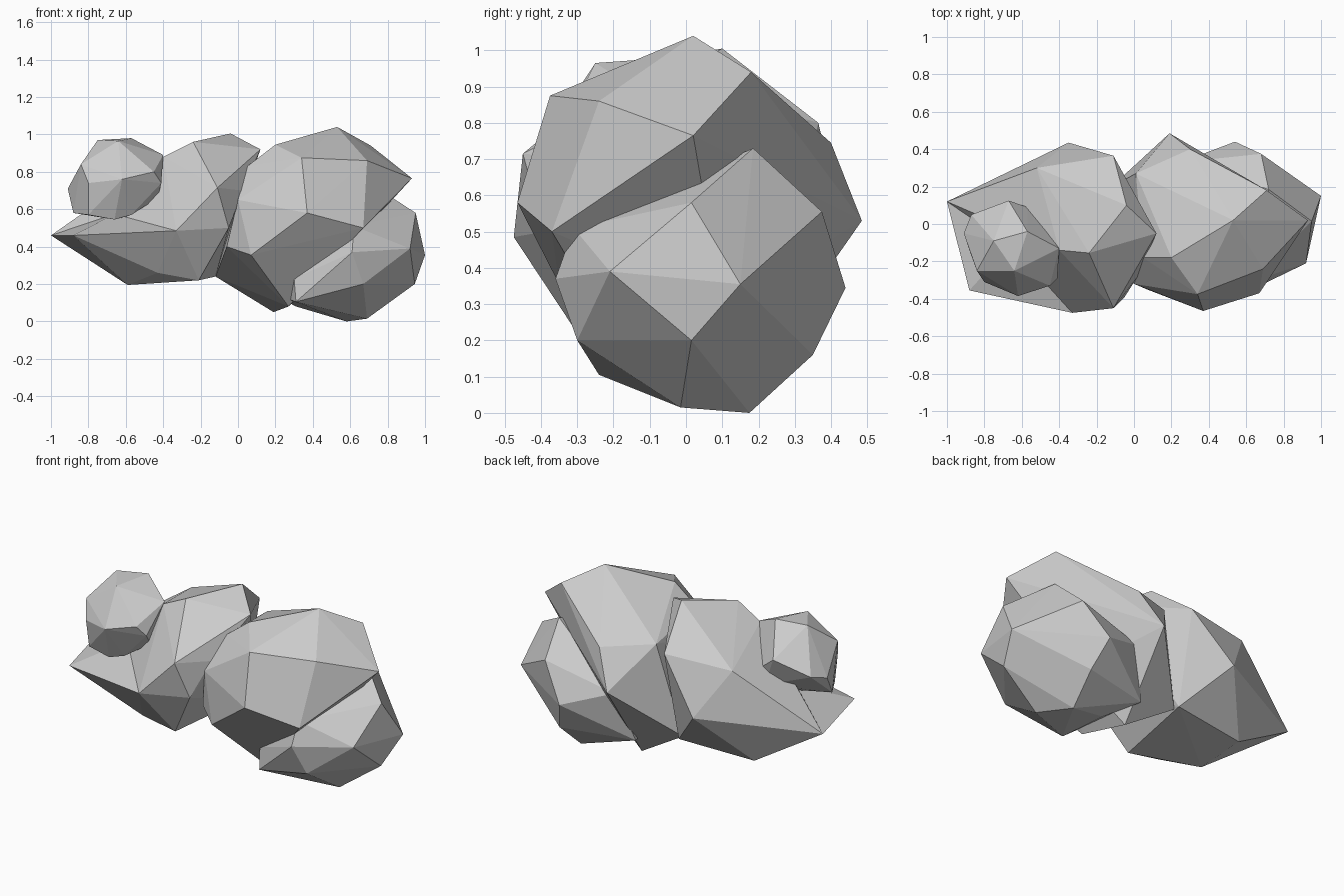
import bpy, bmesh


def boulder(name, *lumps):
    """Flat-faced rock: a convex hull around the corner points of each lump."""
    bm = bmesh.new()
    for corners in lumps:
        verts = [bm.verts.new(c) for c in corners]
        bmesh.ops.convex_hull(bm, input=verts)
    loose = [v for v in bm.verts if not v.link_faces]
    bmesh.ops.delete(bm, geom=loose, context='VERTS')
    bmesh.ops.recalc_face_normals(bm, faces=bm.faces[:])
    me = bpy.data.meshes.new(name)
    bm.to_mesh(me)
    bm.free()
    ob = bpy.data.objects.new(name, me)
    bpy.context.collection.objects.link(ob)
    return ob


# Small pebble perched on the left
boulder("small_rock", [
    (-.75, -.09, .97), (-.57, -.04, .98), (-.64, -.25, .965), (-.40, -.13, .89),
    (-.41, -.29, .74), (-.62, -.385, .76), (-.80, -.31, .74), (-.84, -.25, .84),
    (-.91, -.05, .71), (-.87, .05, .74), (-.67, .125, .82), (-.57, .09, .74),
    (-.88, -.14, .58), (-.80, -.28, .57), (-.66, -.29, .545), (-.57, -.27, .57),
    (-.43, -.22, .66), (-.60, -.05, .56), (-.45, -.33, .80), (-.57, .06, .62)])

# Large pointed rock on the left: main body and the low shelf under the pebble
boulder("left_rock", [
    (-1, .12, .46), (-.33, -.475, .485), (-.11, -.45, .715),
    (-.04, .10, 1.005), (-.24, -.155, .96), (.12, -.05, .92), (-.35, .435, .50),
    (-.11, .365, .80), (-.59, .19, .215), (-.59, -.13, .195), (-.12, .24, .24),
    (-.43, -.30, .26), (-.21, -.30, .22), (-.05, -.39, .50), (-.52, .30, .78),
    (-.40, -.14, .88), (.02, -.28, .70)], [
    (-1, .12, .46), (-.88, -.355, .46), (-.33, -.475, .485), (-.65, -.10, .58),
    (-.59, .19, .215), (-.59, -.13, .195), (-.43, -.30, .26)])

# Large rock on the right
boulder("right_rock", [
    (.53, .02, 1.04), (.34, -.375, .875), (.37, -.465, .58), (.71, .18, .94),
    (.69, -.24, .86), (.93, .02, .765), (.19, .485, .53), (.20, -.18, .945),
    (.67, -.37, .50), (.07, -.35, .355), (-.06, -.25, .40), (.0, -.32, .65),
    (.01, .27, .79), (.30, .40, .745), (-.12, .20, .24), (.19, .15, .05),
    (.05, -.18, .83), (.50, .10, .30), (.27, -.12, .08)])

# Medium rock at the lower right
boulder("lower_rock", [
    (.945, .015, .20), (1.0, .15, .355), (.92, -.21, .39), (.95, .015, .58),
    (.69, -.015, .015), (.58, .175, .0), (.67, -.30, .20), (.61, -.36, .37),
    (.31, -.24, .105), (.68, .375, .555), (.54, .44, .345), (.60, .35, .16),
    (.72, .185, .73), (.62, -.31, .51), (.30, -.22, .23), (.31, .10, .08),
    (.16, .25, .16), (.25, .33, .45)])
